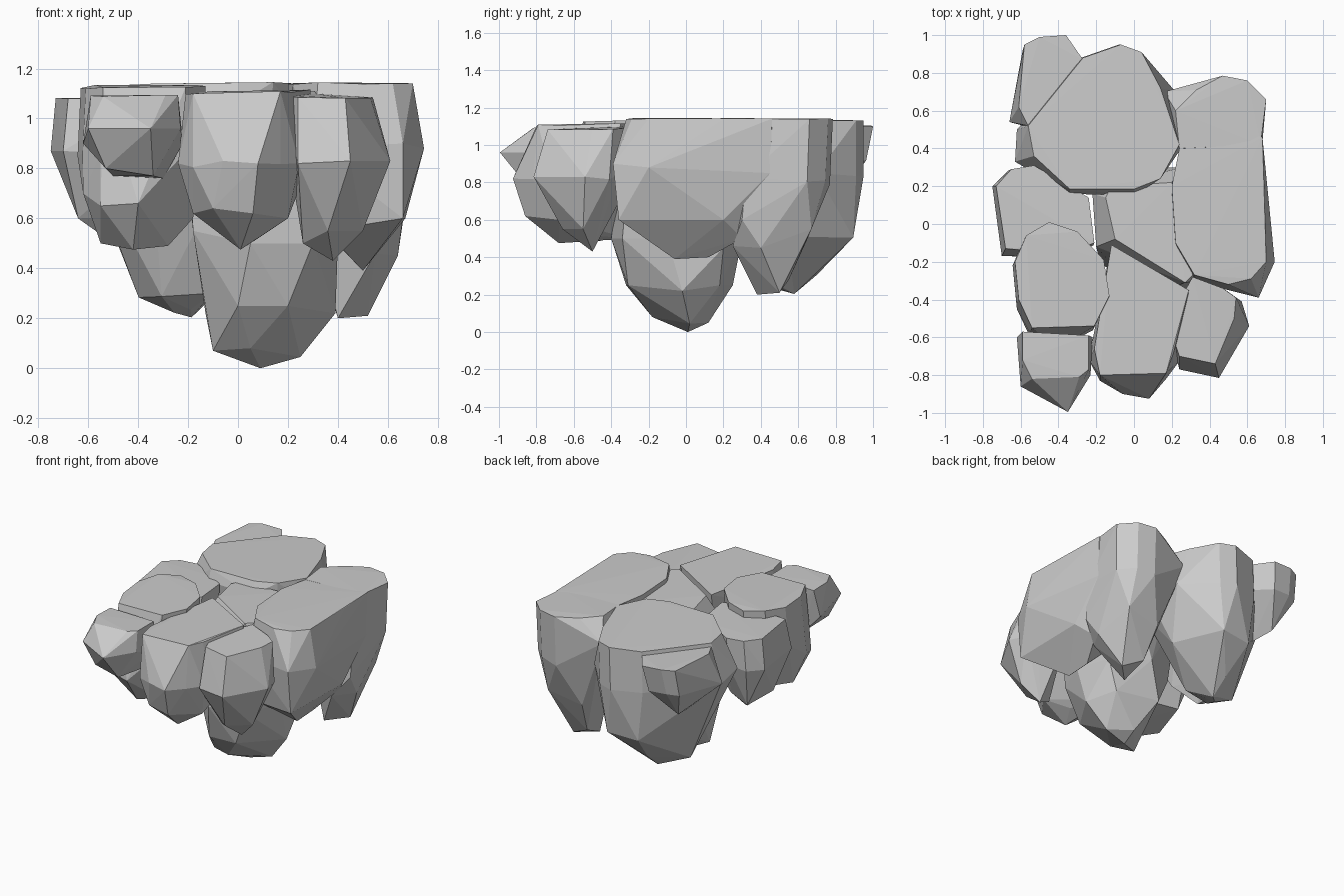
import bpy, bmesh, random

random.seed(4)


def rock(name, top, z, levels, extra=(), tilt=(0, 0)):
    """Faceted boulder: flat top outline, shrinking rings (z, scale, dx, dy), optional points."""
    cx = (min(p[0] for p in top) + max(p[0] for p in top)) / 2
    cy = (min(p[1] for p in top) + max(p[1] for p in top)) / 2
    bm = bmesh.new()
    for x, y in top:
        dz = tilt[0] * (x - cx) + tilt[1] * (y - cy) + random.uniform(-.005, .005)
        bm.verts.new((x, y, z + dz))
    for i, (lz, s, dx, dy) in enumerate(levels):
        ring = top if len(top) < 8 or i == 0 else top[i % 2::2]
        for x, y in ring:
            j = random.uniform(-0.02, 0.02)
            bm.verts.new((cx + dx + (x - cx) * s, cy + dy + (y - cy) * s, lz + j))
    for p in extra:
        bm.verts.new(p)
    res = bmesh.ops.convex_hull(bm, input=bm.verts[:])
    junk = {g for g in res["geom_interior"] + res["geom_unused"]
            if isinstance(g, bmesh.types.BMVert)}
    bmesh.ops.delete(bm, geom=list(junk), context='VERTS')
    bmesh.ops.recalc_face_normals(bm, faces=bm.faces[:])
    bmesh.ops.dissolve_limit(bm, angle_limit=0.015, verts=bm.verts[:], edges=bm.edges[:])
    me = bpy.data.meshes.new(name)
    bm.to_mesh(me)
    bm.free()
    ob = bpy.data.objects.new(name, me)
    bpy.context.collection.objects.link(ob)
    return ob


# Large back slab
rock("back_rock",
     [(-.56, .52), (-.27, .88), (-.07, .95), (.04, .91), (.14, .72), (.24, .42),
      (.14, .24), (0, .185), (-.34, .185), (-.53, .36)], 1.135,
     [(.85, 1.0, -.01, 0), (.5, .72, 0, .08), (.3, .42, -.07, -.03), (.22, .12, -.05, -.03)],
     extra=[(-.63, .33, .9), (-.62, .5, .85), (.22, .7, .85), (.25, .4, 1.0),
            (0, .15, 1.06), (-.34, .16, 1.06)], tilt=(.01, -.01))

# Back-left overhanging stone
rock("back_left_rock",
     [(-.36, 1.0), (-.5, .99), (-.58, .95), (-.61, .62), (-.56, .52), (-.27, .87)], 1.1,
     [(.92, .93, -.02, -.02)],
     extra=[(-.66, .54, .88), (-.5, .8, .72), (-.45, .65, .68)])

# Long right slab
rock("right_rock",
     [(.24, .4), (.42, .5), (.68, .46), (.69, .2), (.7, -.2),
      (.62, -.29), (.5, -.32), (.32, -.27), (.22, -.1), (.2, .2)], 1.14,
     [],
     extra=[(.745, -.2, .88), (.66, -.39, .9), (.3, -.3, .88), (.2, .1, .88), (.68, .45, .85),
            (.66, -.36, .6), (.67, .2, .6), (.35, -.25, .55), (.3, .35, .6),
            (.5, -.06, .39), (.5, .12, .4), (.58, .3, .5)])

# Deep root at the back of the right slab
rock("right_root_rock",
     [(.24, .4), (.22, .6), (.33, .71), (.47, .785), (.6, .76), (.7, .66), (.67, .42)], 1.14,
     [(.8, .97, 0, -.01)],
     extra=[(.4, .38, .2), (.52, .5, .21), (.38, .55, .28), (.64, .4, .45), (.6, .67, .55),
            (.35, .65, .5), (.66, .3, .6), (.67, .32, .83), (.55, .25, .46), (.16, .7, 1.0)])

# Central core reaching the ground
rock("core_rock",
     [(-.15, .14), (-.12, .2), (.2, .22), (.22, -.1), (.31, -.27), (.27, -.31), (-.1, -.08)], 1.105,
     [],
     extra=[(-.22, .16, .95), (-.2, -.12, .95), (.1, -.26, 1.0), (.36, -.3, .95), (.25, .3, .95),
            (-.18, -.2, .55), (-.16, .15, .5), (.05, -.4, .5), (.3, -.34, .5), (.4, -.1, .5),
            (.38, .2, .45), (.1, .3, .5), (-.13, -.1, .22), (0, -.32, .25), (.2, -.31, .25),
            (.39, -.02, .22), (.3, .18, .25), (0, .25, .25), (-.1, -.12, .07), (.05, -.18, .08),
            (.25, .02, .045), (.1, .12, .05), (.09, .01, 0)])

# Front centre boulder
rock("front_rock",
     [(-.12, -.11), (.29, -.35), (.18, -.52), (.21, -.68), (.17, -.79), (-.18, -.8),
      (-.21, -.66), (-.13, -.4)], 1.105,
     [(.82, 1.0, .0, -.03)],
     extra=[(-.24, -.72, .82), (.245, -.72, .82), (.08, -.925, .82), (-.06, -.9, .83),
            (-.18, -.7, .62), (.2, -.68, .6), (-.1, -.84, .64), (.06, -.86, .62),
            (.01, -.68, .475), (.08, -.55, .52), (0, -.3, .5)], tilt=(.02, .01))

# Front-right boulder
rock("front_right_rock",
     [(.31, -.28), (.47, -.34), (.54, -.39), (.53, -.5), (.43, -.74), (.24, -.7), (.18, -.52)],
     1.09, [(.82, 1.0, .03, -.02)],
     extra=[(.61, -.54, .83), (.45, -.815, .83), (.24, -.77, .82), (.5, -.55, .55),
            (.36, -.66, .55), (.26, -.55, .5), (.38, -.5, .43)], tilt=(-.03, .04))

# Left boulder
rock("left_rock",
     [(-.73, .2), (-.65, .29), (-.53, .31), (-.38, .2), (-.24, .14), (-.21, -.1),
      (-.35, -.16), (-.68, -.13)], 1.08,
     [(.87, 1.02, -.01, -.01), (.6, .62, -.04, 0)],
     extra=[(-.75, .2, .87), (-.7, -.17, .87), (-.5, .05, .5)])

# Left-front oval slab
rock("left_front_rock",
     [(-.45, .01), (-.3, -.04), (-.16, -.19), (-.13, -.38), (-.21, -.54), (-.54, -.55),
      (-.61, -.4), (-.63, -.2), (-.57, -.06)], 1.13,
     [(.85, 1.01, -.01, -.02)],
     extra=[(-.62, -.45, .7), (-.55, -.4, .5), (-.42, -.52, .475), (-.28, -.45, .49),
            (-.18, -.4, .6), (-.4, -.66, .66), (-.55, -.6, .65), (-.25, -.2, .55),
            (-.5, -.15, .55)], tilt=(.02, .02))

# Small pointed front-left stone
rock("front_left_rock",
     [(-.59, -.57), (-.24, -.59), (-.24, -.77), (-.29, -.81), (-.54, -.82), (-.59, -.72)], 1.09,
     [],
     extra=[(-.6, -.86, .96), (-.35, -.995, .96), (-.23, -.8, .96), (-.62, -.6, .9),
            (-.22, -.6, .9), (-.53, -.82, .8), (-.34, -.84, .77), (-.5, -.6, .77),
            (-.3, -.6, .76)])
